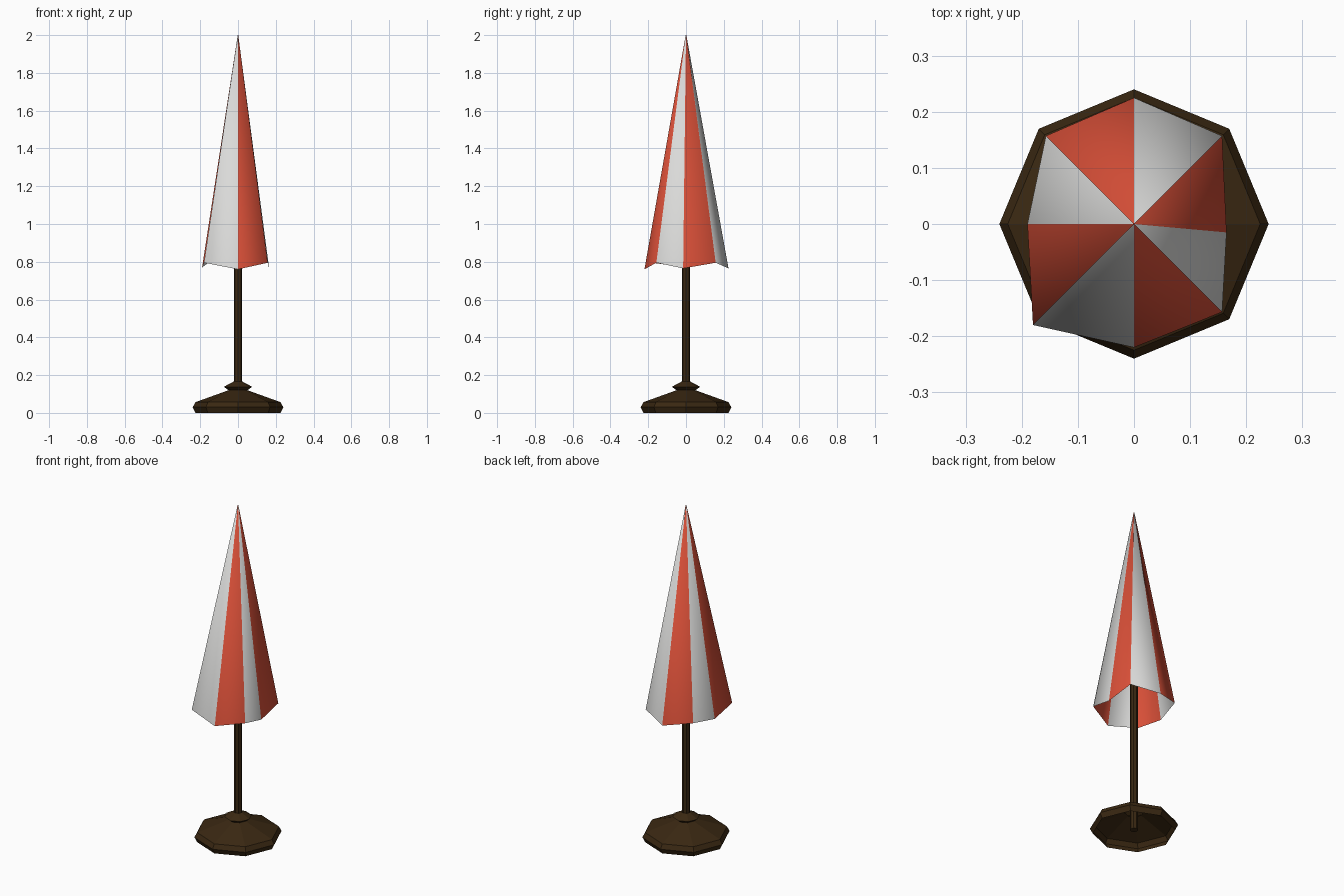
import bpy, bmesh, math

if "Cube" in bpy.data.objects:
    bpy.data.objects.remove(bpy.data.objects["Cube"])


def material(name, rgb):
    m = bpy.data.materials.new(name)
    m.diffuse_color = (*rgb, 1)
    m.use_nodes = True
    m.node_tree.nodes["Principled BSDF"].inputs["Base Color"].default_value = m.diffuse_color
    return m


RED = material("red cloth", (0.70, 0.08, 0.04))
WHITE = material("white cloth", (0.70, 0.70, 0.69))
WOOD = material("dark brown wood", (0.042, 0.021, 0.006))


def finish(name, bm, mats, smooth=False):
    me = bpy.data.meshes.new(name)
    bm.to_mesh(me)
    bm.free()
    for m in mats:
        me.materials.append(m)
    for p in me.polygons:
        p.use_smooth = smooth
    ob = bpy.data.objects.new(name, me)
    bpy.context.collection.objects.link(ob)
    return ob


def lathe(name, profile, mat, sides=8, cap=False):
    """Turn a list of (radius, height) points about z."""
    bm = bmesh.new()
    rings = [[bm.verts.new((r * math.cos(k * math.tau / sides),
                            r * math.sin(k * math.tau / sides), z))
              for k in range(sides)] for r, z in profile]
    for a, b in zip(rings, rings[1:]):
        for k in range(sides):
            n = (k + 1) % sides
            bm.faces.new((a[k], a[n], b[n], b[k]))
    if cap:
        bm.faces.new(rings[0][::-1])
        bm.faces.new(rings[-1])
    return finish(name, bm, [mat])


# hollow foot with collar, open underneath
lathe("foot", [(0.225, 0.0), (0.24, 0.03), (0.225, 0.057), (0.05, 0.12),
               (0.075, 0.138), (0.025, 0.165)], WOOD)

# pole running up inside the canopy
lathe("pole", [(0.022, 0.01), (0.022, 1.2), (0.015, 1.75)], WOOD, cap=True)

# folded canopy: slightly uneven hem, panels alternate red and white
hem = [(0.165, -0.015, 0.765), (0.157, 0.157, 0.795), (0, 0.225, 0.765),
       (-0.157, 0.157, 0.795), (-0.19, 0, 0.77), (-0.18, -0.18, 0.795),
       (0, -0.22, 0.76), (0.157, -0.157, 0.795)]
TOP = 2.0
bm = bmesh.new()
low = [bm.verts.new(p) for p in hem]
high = [bm.verts.new((x * 0.008, y * 0.008, TOP)) for x, y, z in hem]
for k in range(8):
    n = (k + 1) % 8
    f = bm.faces.new((low[k], low[n], high[n], high[k]))
    f.material_index = k % 2
tip = bm.faces.new(high)
finish("canopy", bm, [RED, WHITE], smooth=True)
